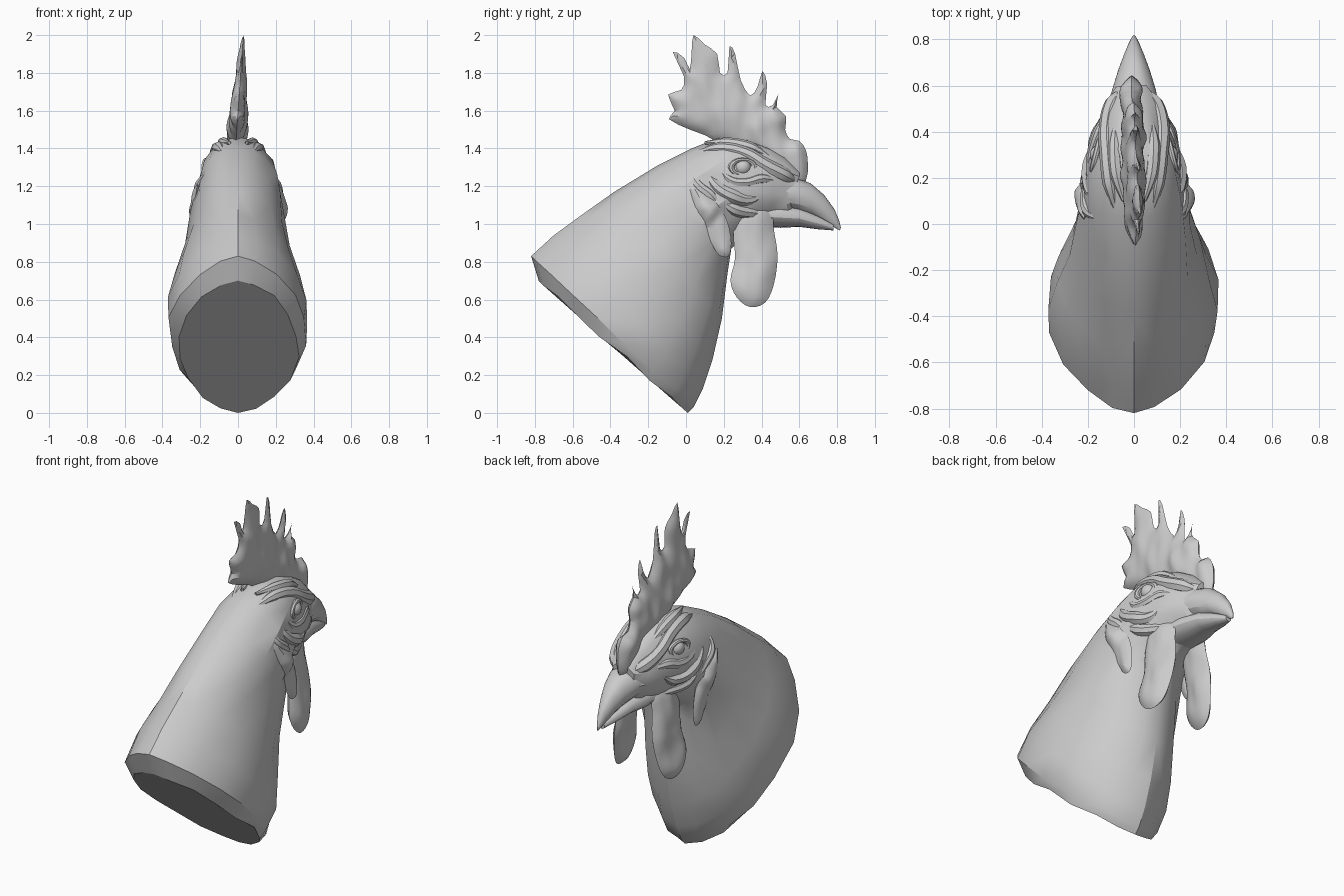
import bpy, bmesh, math, random
from mathutils import Vector, noise
from mathutils.bvhtree import BVHTree
from mathutils.geometry import intersect_point_line, delaunay_2d_cdt

if "Cube" in bpy.data.objects:
    bpy.data.objects.remove(bpy.data.objects["Cube"])

random.seed(4)


def finish(name, bm):
    bmesh.ops.recalc_face_normals(bm, faces=bm.faces)
    me = bpy.data.meshes.new(name)
    bm.to_mesh(me)
    ob = bpy.data.objects.new(name, me)
    bpy.context.collection.objects.link(ob)
    return ob


def loft(name, sections, sides=18, jitter=0.0):
    """Each section: (top y, top z, bottom y, bottom z, half width).
    Wide sections get a ridged, roof-like back."""
    bm = bmesh.new()
    rings = []
    for ty, tz, by, bz, w in sections:
        ring = []
        ridge = 0.85 + 0.45 * max(0, min(1, (w - 0.2) / 0.14))
        for i in range(sides):
            a = 2 * math.pi * i / sides
            k = (1 - math.cos(a)) / 2
            s = math.sin(a)
            x = math.copysign(abs(s) ** (ridge + (1.15 - ridge) * k), s) * w
            r = lambda: random.uniform(-jitter, jitter)
            ring.append(bm.verts.new((x + r() * abs(s), ty + (by - ty) * k + r() * abs(s),
                                      tz + (bz - tz) * k + r() * abs(s))))
        rings.append(ring)
    for a, b in zip(rings, rings[1:]):
        for i in range(sides):
            j = (i + 1) % sides
            bm.faces.new((a[i], a[j], b[j], b[i]))
    bm.faces.new(rings[0])
    bm.faces.new(rings[-1])
    bmesh.ops.triangulate(bm, faces=[f for f in bm.faces if len(f.verts) == 4])
    tree = BVHTree.FromBMesh(bm)
    return finish(name, bm), tree


def rounded(pts, n=4):
    """Closed smooth curve through the points."""
    out = []
    for i in range(len(pts)):
        p = [Vector(pts[(i + k) % len(pts)]) for k in (-1, 0, 1, 2)]
        for j in range(n):
            t = j / n
            out.append(0.5 * (2 * p[1] + (p[2] - p[0]) * t
                              + (2 * p[0] - 5 * p[1] + 4 * p[2] - p[3]) * t * t
                              + (3 * p[1] - p[0] - 3 * p[2] + p[3]) * t ** 3))
    return out


def pillow(name, outline, centre, cap, soft, ripple=0.0, step=0.022):
    """Flat outline in the side plane, swollen away from its edge."""
    pts = [Vector(p) for p in outline]
    loop = list(zip(pts, pts[1:] + pts[:1]))

    def edge_dist(c):
        best = 9
        for a, b in loop:
            q, t = intersect_point_line(c, a, b)
            q = a if t < 0 else b if t > 1 else q
            best = min(best, (q.to_2d() - c).length)
        return best

    def inside(c):
        return sum((a.y > c.y) != (b.y > c.y)
                   and c.x < a.x + (c.y - a.y) * (b.x - a.x) / (b.y - a.y)
                   for a, b in loop) % 2

    # Fill the outline with a staggered grid of inner points
    inner = []
    for j in range(100):
        for i in range(60):
            c = Vector((-0.2 + step * (i + 0.5 * (j % 2)), 0.5 + step * 0.87 * j))
            if c.x < 0.75 and c.y < 2.05 and inside(c) and edge_dist(c) > step * 0.4:
                inner.append(c)
    n = len(pts)
    flat, _, faces, *_ = delaunay_2d_cdt(
        pts + inner, [(i, (i + 1) % n) for i in range(n)], [], 1, 1e-6)
    bm = bmesh.new()
    for side in (1, -1):
        vs = []
        for c in flat:
            t = cap(c.y) * (1 - math.exp(-edge_dist(c) / soft))
            t *= 1 + ripple * noise.noise(Vector((side, c.x * 12, c.y * 6)))
            vs.append(bm.verts.new((centre(c.x, c.y) + side * t, c.x, c.y)))
        for f in faces:
            bm.faces.new([vs[i] for i in f])
    bmesh.ops.remove_doubles(bm, verts=bm.verts[:], dist=1e-4)
    return finish(name, bm)


# Neck and head in one skin, from the slanted base to the beak root
neck, tree = loft("neck_and_head", [
    (-0.78, 0.70, 0.01, 0.00, 0.32),
    (-0.82, 0.83, 0.04, 0.03, 0.365),
    (-0.70, 0.94, 0.09, 0.13, 0.375),
    (-0.55, 1.05, 0.14, 0.28, 0.33),
    (-0.38, 1.17, 0.19, 0.50, 0.28),
    (-0.15, 1.31, 0.22, 0.74, 0.25),
    (0.03, 1.40, 0.24, 0.87, 0.23),
    (0.18, 1.46, 0.33, 0.95, 0.20),
    (0.32, 1.45, 0.42, 0.99, 0.175),
    (0.43, 1.41, 0.48, 1.00, 0.145),
    (0.52, 1.36, 0.54, 1.02, 0.115),
    (0.60, 1.28, 0.58, 1.07, 0.08)], sides=18, jitter=0.011)

# Beak halves
loft("upper_beak", [
    (0.34, 1.22, 0.34, 1.09, 0.12), (0.48, 1.255, 0.48, 1.075, 0.118),
    (0.58, 1.245, 0.59, 1.06, 0.095), (0.66, 1.215, 0.67, 1.04, 0.07),
    (0.73, 1.155, 0.73, 1.012, 0.046), (0.785, 1.08, 0.78, 0.985, 0.024),
    (0.81, 1.02, 0.805, 0.97, 0.011), (0.82, 0.98, 0.815, 0.966, 0.003)])
loft("lower_beak", [
    (0.36, 1.12, 0.38, 0.985, 0.12), (0.50, 1.11, 0.50, 0.98, 0.105),
    (0.60, 1.09, 0.60, 0.985, 0.08), (0.70, 1.045, 0.70, 0.972, 0.05),
    (0.78, 1.0, 0.78, 0.966, 0.018)])

# Comb: jagged crest leaning slightly to one side
comb = [(0.10, 1.47), (0.02, 1.50), (-0.09, 1.555), (-0.06, 1.60), (-0.095, 1.685),
        (-0.025, 1.71), (-0.01, 1.78), (-0.07, 1.91), (-0.01, 1.88), (0.02, 1.82),
        (0.03, 1.91), (0.04, 2.0), (0.10, 1.95), (0.165, 1.90), (0.18, 1.80),
        (0.22, 1.80), (0.23, 1.94), (0.26, 1.90), (0.29, 1.76), (0.34, 1.68),
        (0.38, 1.73), (0.405, 1.81), (0.43, 1.74), (0.42, 1.63), (0.46, 1.63),
        (0.49, 1.69), (0.48, 1.62), (0.53, 1.57), (0.525, 1.50), (0.55, 1.45),
        (0.60, 1.44), (0.635, 1.39), (0.645, 1.32), (0.635, 1.23), (0.57, 1.20),
        (0.46, 1.30), (0.35, 1.38), (0.22, 1.41)]
pillow("comb", rounded(comb, 2), lambda y, z: -0.01 + 0.07 * max(0, z - 1.45),
       lambda z: 0.055 - 0.06 * max(0, min(0.6, z - 1.4)), 0.035, 0.5)


def surface(y, z):
    """Half width of the head at a point of the side view."""
    hit = tree.ray_cast(Vector((1, y, z)), Vector((-1, 0, 0)))[0]
    return hit.x if hit else 0.06


def fold(name, side, path, radius):
    """Soft skin ridge, half sunk into the head."""
    cu = bpy.data.curves.new(name, "CURVE")
    cu.dimensions = "3D"
    cu.bevel_depth = radius
    cu.bevel_resolution = 2
    cu.resolution_u = 5
    sp = cu.splines.new("BEZIER")
    sp.bezier_points.add(len(path) - 1)
    for i, (bp, (y, z)) in enumerate(zip(sp.bezier_points, path)):
        bp.co = (side * (surface(y, z) - radius * 0.55), y, z)
        bp.handle_left_type = bp.handle_right_type = "AUTO"
        bp.radius = 0.3 if i in (0, len(path) - 1) else random.uniform(0.85, 1.15)
    ob = bpy.data.objects.new(name, cu)
    bpy.context.collection.objects.link(ob)
    bpy.ops.object.select_all(action="DESELECT")
    ob.select_set(True)
    bpy.context.view_layer.objects.active = ob
    bpy.ops.object.convert(target="MESH")


wattle = rounded([(0.28, 1.10), (0.38, 1.12), (0.455, 1.06), (0.465, 0.97), (0.485, 0.83),
                  (0.465, 0.68), (0.42, 0.585), (0.34, 0.56), (0.27, 0.61), (0.235, 0.70),
                  (0.26, 0.82), (0.25, 0.96)], 3)
earlobe = rounded([(0.02, 1.21), (0.10, 1.17), (0.17, 1.10), (0.22, 1.01), (0.24, 0.90),
                   (0.225, 0.83), (0.175, 0.835), (0.13, 0.91), (0.10, 1.01), (0.05, 1.09)], 3)
folds = {
    "brow": ([(0.06, 1.38), (0.18, 1.40), (0.31, 1.375), (0.42, 1.31), (0.52, 1.26), (0.59, 1.22)], 0.038),
    "crown_fold": ([(0.10, 1.43), (0.22, 1.43), (0.34, 1.405), (0.45, 1.35)], 0.028),
    "lower_lid_fold": ([(0.17, 1.30), (0.23, 1.235), (0.31, 1.22), (0.40, 1.24), (0.50, 1.22)], 0.028),
    "cheek_fold": ([(0.10, 1.31), (0.15, 1.21), (0.24, 1.15), (0.34, 1.13), (0.42, 1.17)], 0.034),
    "jaw_fold": ([(0.16, 1.14), (0.25, 1.08), (0.35, 1.06), (0.45, 1.05)], 0.03),
    "ear_fold": ([(0.02, 1.29), (0.06, 1.21), (0.13, 1.15), (0.20, 1.06)], 0.026),
}
for side, tag in ((1, "right"), (-1, "left")):
    pillow("wattle_" + tag, wattle,
           lambda y, z: side * (0.105 + 0.12 * (1.08 - z) - 0.12 * (y - 0.36)),
           lambda z: 0.042, 0.04, 0.5)
    pillow("earlobe_" + tag, earlobe,
           lambda y, z: side * max(surface(y, z), 0.205 + 0.03 * (1.2 - z)),
           lambda z: 0.03, 0.03, 0.4, 0.016)
    for name, (path, radius) in folds.items():
        fold(name + "_" + tag, side, path, radius)
    # Eyeball with a ring of eyelid
    ex = surface(0.30, 1.30)
    bpy.ops.mesh.primitive_uv_sphere_add(segments=20, ring_count=12, radius=0.045,
                                         location=(side * (ex - 0.02), 0.30, 1.30))
    bpy.context.object.name = "eye_" + tag
    bpy.ops.mesh.primitive_torus_add(major_segments=24, minor_segments=8,
                                     major_radius=0.05, minor_radius=0.014,
                                     location=(side * (ex - 0.002), 0.30, 1.30),
                                     rotation=(0, math.pi / 2, side * 0.25))
    bpy.context.object.scale = (0.8, 1.25, 1)
    bpy.context.object.name = "eyelid_" + tag

# Soft shading with the harder facets kept
bpy.ops.object.select_all(action="SELECT")
bpy.context.view_layer.objects.active = neck
bpy.ops.object.shade_smooth_by_angle(angle=math.radians(28))
